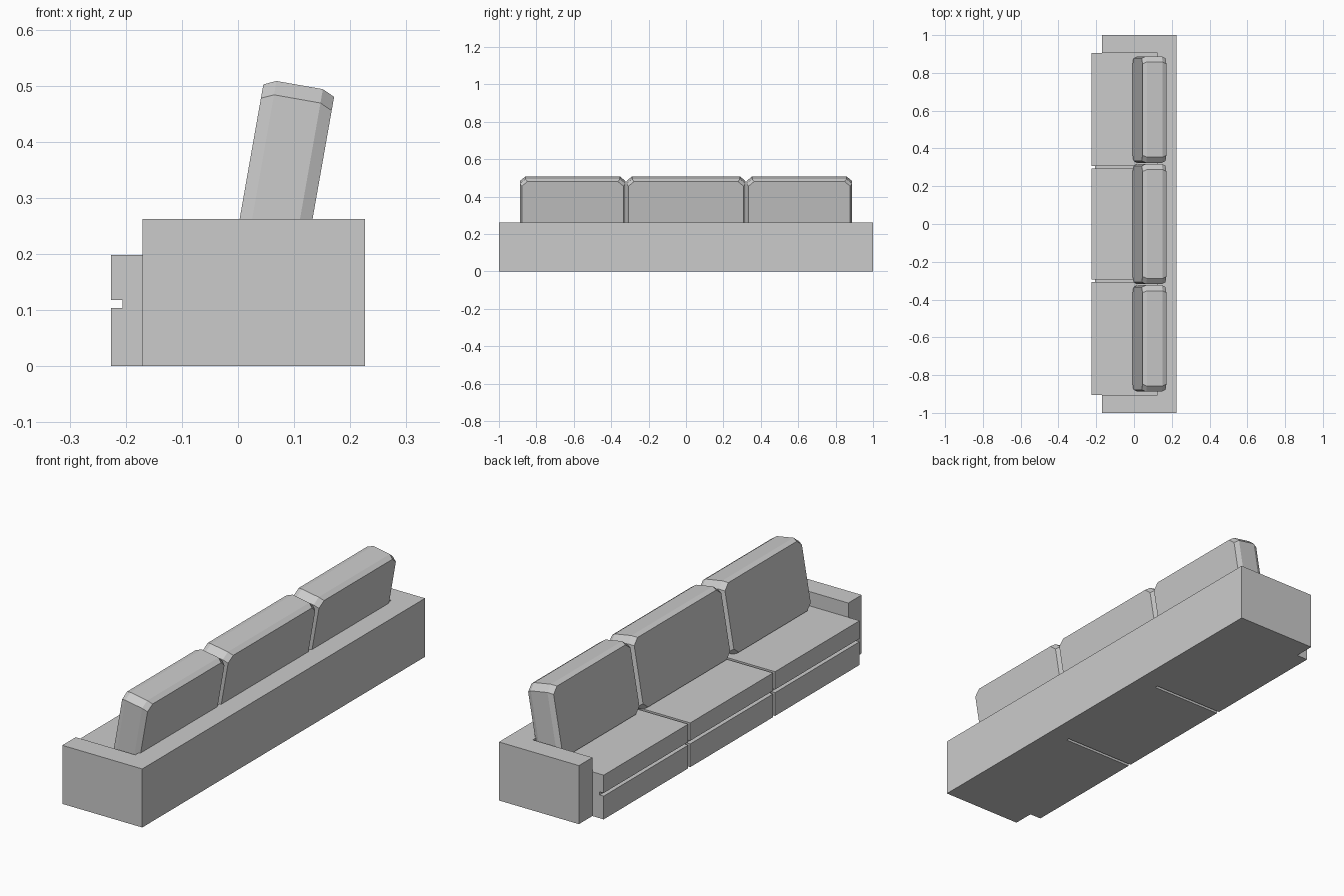
import bpy
import bmesh
import math

if "Cube" in bpy.data.objects:
    bpy.data.objects.remove(bpy.data.objects["Cube"])


def finish(name, bm):
    bmesh.ops.recalc_face_normals(bm, faces=bm.faces)
    mesh = bpy.data.meshes.new(name)
    bm.to_mesh(mesh)
    bm.free()
    obj = bpy.data.objects.new(name, mesh)
    bpy.context.collection.objects.link(obj)
    return obj


def loft(name, rings):
    """Closed solid skinned through matching rings of points."""
    bm = bmesh.new()
    loops = [[bm.verts.new(p) for p in ring] for ring in rings]
    n = len(loops[0])
    for a, b in zip(loops, loops[1:]):
        for i in range(n):
            j = (i + 1) % n
            bm.faces.new((a[i], a[j], b[j], b[i]))
    bm.faces.new(loops[0])
    bm.faces.new(loops[-1])
    return finish(name, bm)


def block(name, x0, x1, y0, y1, z0, z1):
    outline = [(x0, y0), (x1, y0), (x1, y1), (x0, y1)]
    return loft(name, [[(x, y, z) for x, y in outline] for z in (z0, z1)])


FRONT, ARM_FRONT, BACK_IN, BACK = -0.226, -0.17, 0.125, 0.226
INNER = 0.905

# U-shaped frame: two arms and a back
u_shape = [(ARM_FRONT, -1), (BACK, -1), (BACK, 1), (ARM_FRONT, 1),
           (ARM_FRONT, INNER), (BACK_IN, INNER), (BACK_IN, -INNER), (ARM_FRONT, -INNER)]
loft("frame", [[(x, y, z) for x, y in u_shape] for z in (0, 0.262)])

# Recessed core visible in the seams
block("seat_core", -0.206, BACK_IN, -INNER, INNER, 0.012, 0.186)

# Lower base blocks and seat cushions
spans = [(-INNER, -0.307), (-0.293, 0.293), (0.307, INNER)]
for i, (y0, y1) in enumerate(spans, 1):
    block(f"base_{i}", FRONT, BACK_IN, y0, y1, 0, 0.104)
    block(f"seat_cushion_{i}", FRONT, BACK_IN, y0, y1, 0.118, 0.198)


# Leaning back cushions: chamfered octagonal slabs
def octagon(x, hy, hz, cy=0.03, cz=0.025):
    return [(x, -hy, -hz + cz), (x, -hy + cy, -hz), (x, hy - cy, -hz), (x, hy, -hz + cz),
            (x, hy, hz - cz), (x, hy - cy, hz), (x, -hy + cy, hz), (x, -hy, hz - cz)]


for i, (y0, y1) in enumerate([(-0.888, -0.324), (-0.318, 0.318), (0.324, 0.888)], 1):
    hy, hz = (y1 - y0) / 2, 0.161
    layers = [(-0.064, 0.01), (-0.042, 0), (0.042, 0), (0.064, 0.01)]
    cushion = loft(f"back_cushion_{i}", [octagon(x, hy - d, hz - d) for x, d in layers])
    cushion.location = (0.082, (y0 + y1) / 2, 0.3425)
    cushion.rotation_euler = (0, math.radians(10), 0)
